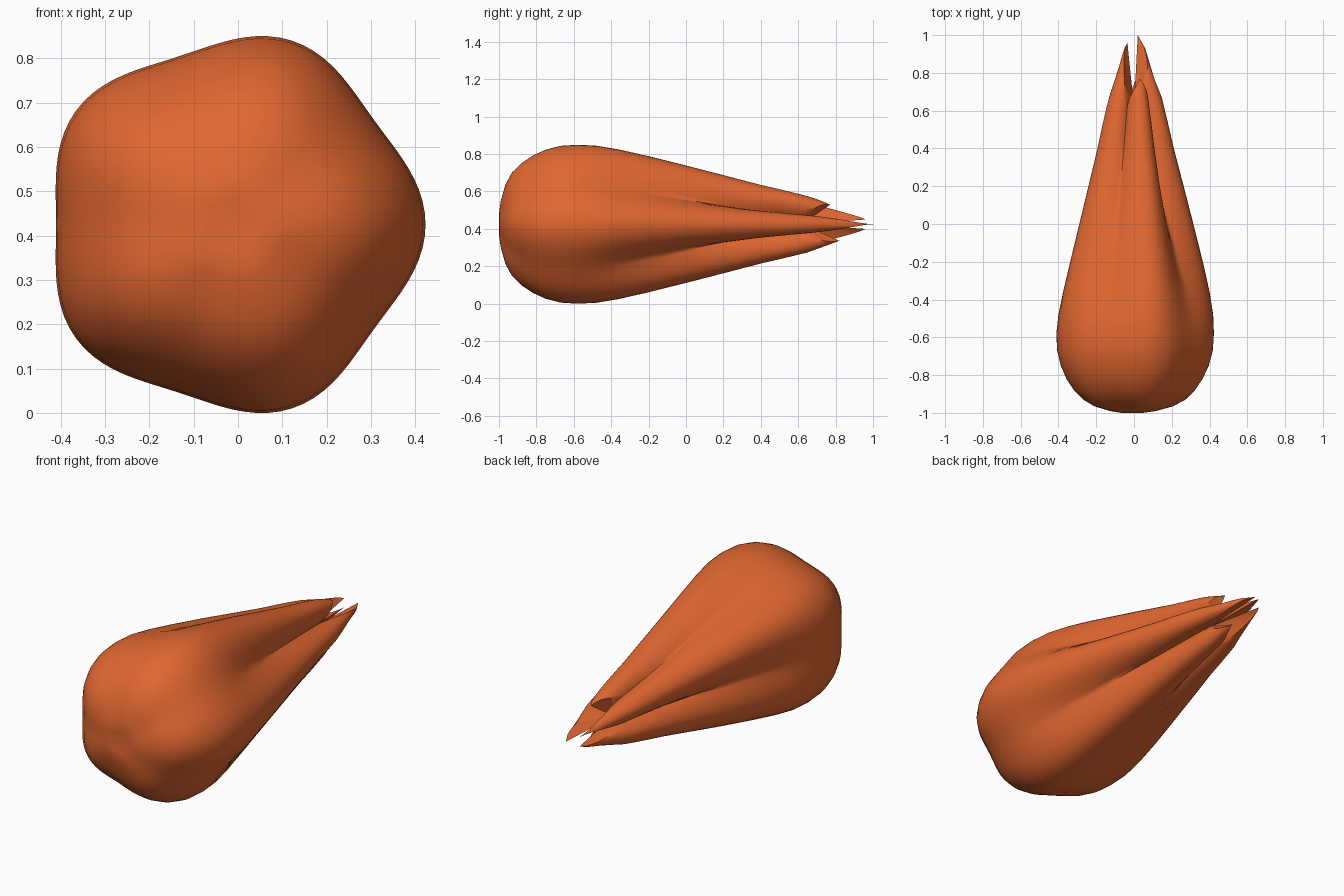
import bpy, bmesh, math

if "Cube" in bpy.data.objects:
    bpy.data.objects.remove(bpy.data.objects["Cube"])

CX, CZ = -0.013, 0.43
LOBES = 5
# lobe ridge radius along the length (y, radius)
PROFILE = [(-0.985, 0.0), (-1.0, 0.06), (-0.99, 0.13), (-0.965, 0.22), (-0.93, 0.285),
           (-0.88, 0.335), (-0.82, 0.376), (-0.75, 0.409), (-0.67, 0.43), (-0.58, 0.436),
           (-0.48, 0.432), (-0.36, 0.412), (-0.2, 0.375), (0.0, 0.323), (0.2, 0.27),
           (0.4, 0.216), (0.55, 0.18), (0.67, 0.15), (0.78, 0.105), (0.93, 0.06), (1.0, 0.02)]
TIP_Y = [1.0, 0.77, 0.96, 0.96, 0.82]        # where each petal ends
GROOVE = [1.0, 0.55, 0.9, 0.55, 1.0]         # depth of the groove after each petal


def radius_at(y):
    pts = PROFILE[2:]
    for (y0, r0), (y1, r1) in zip(pts, pts[1:]):
        if y <= y1:
            return r0 + (r1 - r0) * (y - y0) / (y1 - y0)
    return pts[-1][1]


def lobe(a):
    """nearest petal, nearest groove, and 0 (ridge) .. 1 (groove)"""
    u = a / (2 * math.pi) * LOBES
    i = round(u)
    return i % LOBES, math.floor(u) % LOBES, abs(u - i) * 2


def groove_depth(y):
    if y < -0.6:
        return 0.085 + 0.05 * max(0, (-0.85 - y) / 0.15)
    return 0.085 + 0.5 * min(1, (y + 0.6) / 1.2) ** 1.2


def point(k, n, y, r, twist_tip=False):
    a = 2 * math.pi * k / n
    p, g, w = lobe(a)
    if y > 0.4:                              # petals end at different lengths
        end = 0.62 + (TIP_Y[p] - 0.62) * (1 - w) ** 0.8
        y = 0.4 + (y - 0.4) * (end - 0.4) / 0.6
        r = radius_at(y)
    d = groove_depth(y)
    strength = GROOVE[g] if y > -0.6 else 1
    if -0.6 <= y < 0:
        strength = 1 + (GROOVE[g] - 1) * (y + 0.6) / 0.6
    # rounded lobes that turn into sharp creases toward the tip
    soft = 0.5 - 0.5 * math.cos(math.pi * w)
    crease = w ** 2.2
    s = max(0, min(1, (y + 0.4) / 0.9))
    r *= 1 - d * strength * (soft * (1 - s) + crease * s)
    return (CX * max(0, 1 - max(0, y + 0.5) / 1.5) + r * math.cos(a), y, CZ + r * math.sin(a))


# pod body as a stack of lobed rings
n = 100
bm = bmesh.new()
rings = []
ys = PROFILE[1:]
for y, r in ys:
    rings.append([bm.verts.new(point(k, n, y, r)) for k in range(n)])
for a, b in zip(rings, rings[1:]):
    for k in range(n):
        bm.faces.new((a[k], a[(k + 1) % n], b[(k + 1) % n], b[k]))
front = bm.verts.new((CX, PROFILE[0][0], CZ))
inner = bm.verts.new((0, 0.62, CZ))
for k in range(n):
    bm.faces.new((front, rings[0][(k + 1) % n], rings[0][k]))
    bm.faces.new((inner, rings[-1][k], rings[-1][(k + 1) % n]))
bmesh.ops.recalc_face_normals(bm, faces=bm.faces)

# seat the pod on the ground, centred
low = min(v.co.z for v in bm.verts)
for v in bm.verts:
    v.co.z -= low

mesh = bpy.data.meshes.new("pod")
bm.to_mesh(mesh)
bm.free()
pod = bpy.data.objects.new("pod", mesh)
bpy.context.collection.objects.link(pod)

mat = bpy.data.materials.new("burnt_orange")
mat.diffuse_color = (0.75, 0.135, 0.03, 1)
mat.use_nodes = True
mat.node_tree.nodes["Principled BSDF"].inputs["Base Color"].default_value = mat.diffuse_color
mesh.materials.append(mat)

bpy.context.view_layer.objects.active = pod
pod.select_set(True)
bpy.ops.object.shade_smooth_by_angle(angle=math.radians(50))
